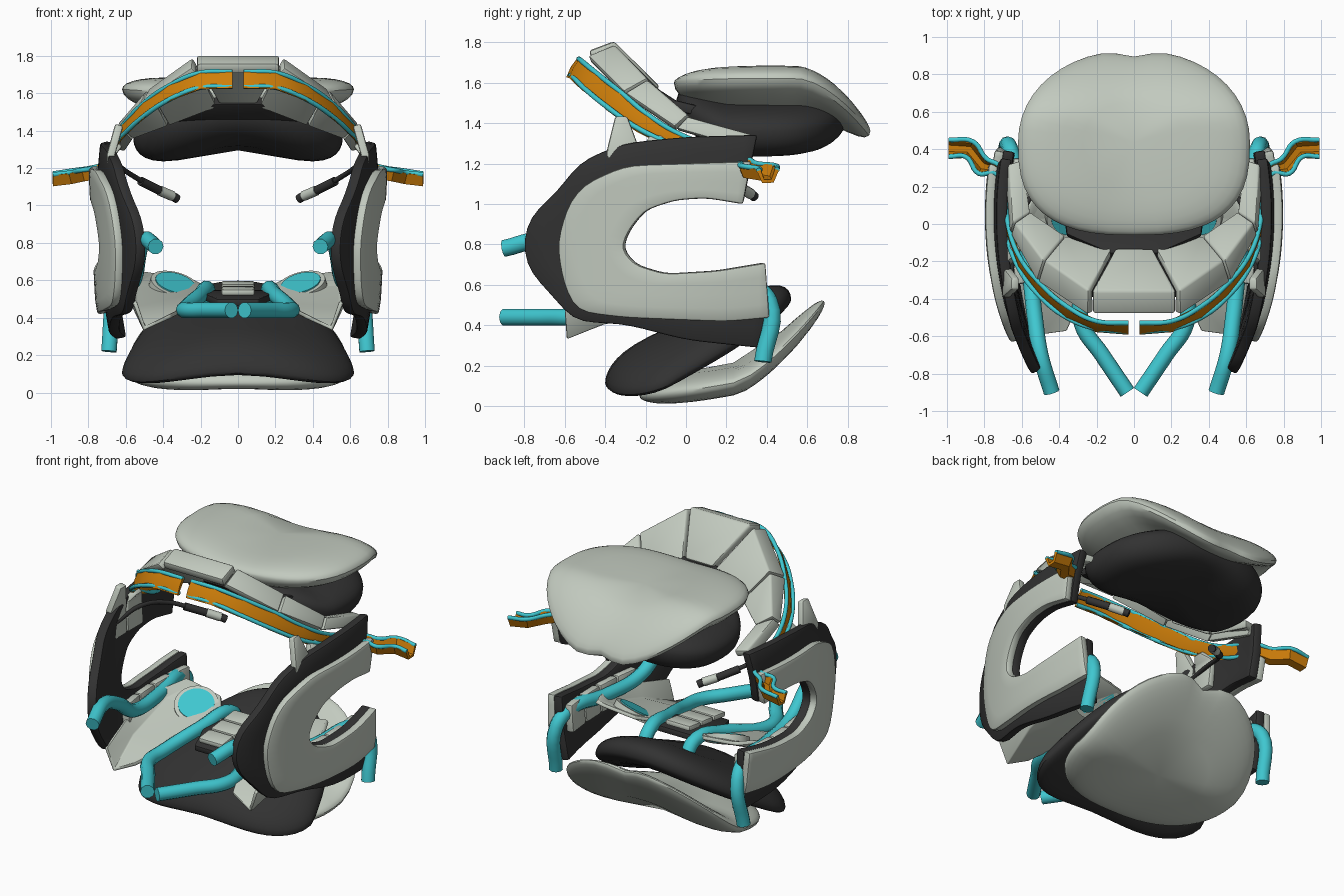
import bpy, bmesh
from math import sin, cos, pi, exp, copysign
from mathutils import Vector

cube = bpy.data.objects.get("Cube")
if cube:
    bpy.data.objects.remove(cube, do_unlink=True)


def material(name, rgb):
    m = bpy.data.materials.new(name)
    m.use_nodes = True
    m.diffuse_color = (*rgb, 1)
    m.node_tree.nodes["Principled BSDF"].inputs["Base Color"].default_value = (*rgb, 1)
    return m


LIGHT = material("pale grey", (0.54, 0.59, 0.52))
DARK = material("charcoal", (0.032, 0.032, 0.032))
CYAN = material("cyan", (0.05, 0.57, 0.63))
ORANGE = material("orange", (0.62, 0.21, 0.003))


def finish(ob, mat):
    """Apply modifiers, give the material and shade by angle."""
    bpy.context.collection.objects.link(ob)
    bpy.context.view_layer.update()
    deps = bpy.context.evaluated_depsgraph_get()
    mesh = bpy.data.meshes.new_from_object(ob.evaluated_get(deps))
    name = ob.name
    bpy.data.objects.remove(ob, do_unlink=True)
    mesh.materials.clear()
    mesh.materials.append(mat)
    out = bpy.data.objects.new(name, mesh)
    bpy.context.collection.objects.link(out)
    bpy.ops.object.select_all(action='DESELECT')
    out.select_set(True)
    bpy.context.view_layer.objects.active = out
    bpy.ops.object.shade_smooth_by_angle(angle=0.65)


def sheet(name, rows, mat, thick=0.0, bevel=0.0, mirror=True, closed=False):
    """Skin rows of points with quads, then thicken, bevel and mirror."""
    bm = bmesh.new()
    grid = [[bm.verts.new(p) for p in row] for row in rows]
    n = len(rows[0])
    for a, b in zip(grid, grid[1:]):
        for i in range(n if closed else n - 1):
            j = (i + 1) % n
            bm.faces.new((a[i], a[j], b[j], b[i]))
    bmesh.ops.remove_doubles(bm, verts=bm.verts, dist=0.0005)
    bmesh.ops.recalc_face_normals(bm, faces=bm.faces)
    mesh = bpy.data.meshes.new(name)
    bm.to_mesh(mesh)
    bm.free()
    ob = bpy.data.objects.new(name, mesh)
    if thick:
        m = ob.modifiers.new("thickness", 'SOLIDIFY')
        m.thickness, m.offset = thick, 0
    if bevel:
        m = ob.modifiers.new("bevel", 'BEVEL')
        m.width, m.segments, m.limit_method, m.angle_limit = bevel, 2, 'ANGLE', 0.7
    if mirror:
        ob.modifiers.new("mirror", 'MIRROR').use_mirror_merge = False
    finish(ob, mat)


def tube(name, points, radius, mat):
    """A round bar along a smooth path, on both sides."""
    for side, s in (("left", 1), ("right", -1)):
        cu = bpy.data.curves.new(name, 'CURVE')
        cu.dimensions, cu.bevel_depth, cu.bevel_resolution = '3D', radius, 3
        cu.resolution_u, cu.use_fill_caps = 6, True
        sp = cu.splines.new('BEZIER')
        sp.bezier_points.add(len(points) - 1)
        for bp, (x, y, z) in zip(sp.bezier_points, points):
            bp.co = (s * x, y, z)
            bp.handle_left_type = bp.handle_right_type = 'AUTO'
        finish(bpy.data.objects.new(side + "_" + name, cu), mat)


def cushion(name, mat, cy, rx, ry, mid, up, down, powers, boxes,
            notch=0.0, crease=0.0, taper=0.0):
    """A lens-shaped pad whose rim follows the height function mid.
    powers: squareness of front and rear outline; boxes: fullness below and above."""
    rows = []
    for k in range(17):
        t = -pi / 2 + pi * k / 16
        r, h, row = abs(cos(t)) ** boxes[k > 8], sin(t), []
        for i in range(48):
            c, s = cos(2 * pi * i / 48), sin(2 * pi * i / 48)
            power = powers[i < 24]
            x = rx * r * copysign(abs(c) ** (2 / power), c)
            v = r * copysign(abs(s) ** (2 / power), s)
            x *= 1 - taper * max(0, v + 0.4)
            y = cy + ry * v - notch * exp(-(x / 0.1) ** 2) * max(0, s) * r ** 3
            dip = crease * exp(-(x / 0.25) ** 2) * abs(h)
            row.append((x, y, mid(x, y) + h * (up if h > 0 else down) + dip))
        rows.append(row)
    sheet(name, rows, mat, mirror=False, closed=True)


# Upper and lower shells with their dark pads
cushion("upper_shell", LIGHT, 0.435, 0.62, 0.495,
        lambda x, y: 1.6 + 0.02 * (x / 0.6) ** 2 - 0.25 * (max(0, y - 0.55) / 0.37) ** 1.7,
        0.085, 0.135, (2.7, 2.1), (0.75, 0.5), notch=0.035, crease=-0.03)
cushion("upper_pad", DARK, 0.37, 0.56, 0.42,
        lambda x, y: 1.41 - 0.04 * (x / 0.5) ** 2 + 0.08 * max(0, 0.2 - y) / 0.25,
        0.1, 0.165, (2.4, 2.4), (0.35, 0.35), crease=0.05)
cushion("lower_shell", LIGHT, 0.235, 0.6, 0.465,
        lambda x, y: 0.075 + 0.18 * (y + 0.1) - 0.02 * (x / 0.6) ** 2
        + 0.31 * (max(0, y - 0.25) / 0.45) ** 1.4, 0.06, 0.08, (2.3, 2.4), (0.4, 0.4),
        notch=0.05, crease=0.02)
cushion("lower_pad", DARK, 0.06, 0.64, 0.46,
        lambda x, y: 0.115 + 0.45 * (y + 0.4) - 0.13 * (x / 0.6) ** 2,
        0.12, 0.08, (2.8, 2.6), (0.4, 0.4), crease=0.015, taper=0.25)


# Side guards: C-shaped plates bowed toward the front
def side_x(y, z):
    return (0.8 - 0.18 * ((y - 0.05) / 0.83) ** 2 - 0.05 * max(0, 1.2 - z)
            - 0.1 * max(0, z - 1.15) - 0.12 * max(0, 0.5 - z))


def resample(points, n):
    """Even points along a polyline, with its corners rounded off."""
    pts = [Vector(p) for p in points]
    lens = [(b - a).length for a, b in zip(pts, pts[1:])]
    out = []
    for k in range(n):
        d, i = sum(lens) * k / (n - 1), 0
        while i < len(lens) - 1 and d > lens[i]:
            d -= lens[i]
            i += 1
        out.append(pts[i].lerp(pts[i + 1], min(1, d / lens[i])))
    for _ in range(2):
        out[1:-1] = [(a + b * 2 + c) / 4 for a, b, c in zip(out, out[1:], out[2:])]
    return out


INNER = [(.28, 1), (.1, 1.03), (-.05, 1.02), (-.2, .97), (-.28, .87), (-.315, .78),
         (-.25, .7), (-.1, .655), (.15, .67), (.39, .71)]
LIGHT_RIM = [(.32, 1.21), (0, 1.2), (-.3, 1.19), (-.5, 1.1), (-.58, 1), (-.635, .8),
             (-.6, .6), (-.54, .47), (-.3, .44), (.2, .42), (.41, .44)]
DARK_RIM = [(.35, 1.34), (0, 1.33), (-.3, 1.3), (-.52, 1.21), (-.64, 1.05), (-.76, .95),
            (-.8, .82), (-.78, .68), (-.64, .53), (-.55, .42), (-.3, .41), (0, .33), (.38, .29)]


def guard(name, rim, depth, thick, mat):
    rows = []
    for a, b in zip(resample(rim, 48), resample(INNER, 48)):
        row = [a.lerp(b, k / 4) for k in range(5)]
        rows.append([(side_x(p.x, p.y) - depth, p.x, p.y) for p in row])
    sheet(name, rows, mat, thick, 0.012)


guard("guard_cover", LIGHT_RIM, 0.025, 0.05, LIGHT)
guard("guard_padding", DARK_RIM, 0.075, 0.06, DARK)

# Pale segmented pads inside the guards
for i in range(4):
    y = -0.32 + i * 0.17
    sheet("inner_pad_%d" % (i + 1),
          [[(side_x(v, z) - 0.13, v, z) for v in (y, y + 0.16)] for z in (0.47, 0.56, 0.65)],
          LIGHT, 0.05, 0.012)
for i, top in enumerate((1.43, 1.33)):
    y = -0.4 + i * 0.17
    sheet("temple_pad_%d" % (i + 1),
          [[(x, v + t, z) for v in (y, y + w)]
           for x, z, t, w in ((0.665, 1.08, 0, 0.16), (0.68, 1.27, 0.01, 0.16),
                              (0.635, top, 0.05, 0.06))],
          LIGHT, 0.045, 0.012)

# Brow band: stations of front edge, ridge and back edge
STATIONS = [[(.23, -.48, 1.72), (.23, -.36, 1.77), (.11, -.14, 1.54)],
            [(.5, -.3, 1.54), (.47, -.2, 1.6), (.37, -.08, 1.44)],
            [(.64, -.05, 1.37), (.63, 0, 1.42), (.56, .05, 1.37)],
            [(.67, .3, 1.27), (.66, .32, 1.32), (.6, .34, 1.31)]]
for i, (a, b) in enumerate(zip(STATIONS, STATIONS[1:])):
    gap = [[Vector(p).lerp(Vector(q), t) for p, q in zip(a, b)] for t in (0.01, 0.99)]
    sheet("brow_panel_%d" % (i + 1), gap, LIGHT, 0.05, 0.012)
sheet("brow_centre", [[(s * w, y, z) for s in (-1, 1)] for w, y, z in
                      ((.22, -.47, 1.73), (.22, -.36, 1.775), (.1, -.15, 1.56))],
      LIGHT, 0.06, 0.015, mirror=False)
sheet("brow_backing", [[(s * w, y, z) for s in (-1, 1)] for w, y, z in
                       ((.12, -.17, 1.56), (.36, -.06, 1.49), (.38, .1, 1.45))],
      DARK, 0.05, 0.01, mirror=False)

# Orange trim strip edged by two cyan piping lines
UPPER = [(.03, -.53, 1.715), (.2, -.52, 1.71), (.36, -.44, 1.645), (.5, -.32, 1.55),
         (.61, -.18, 1.435), (.67, -.02, 1.34), (.695, .2, 1.26), (.72, .31, 1.22),
         (.79, .35, 1.2), (.86, .44, 1.19), (.99, .45, 1.17)]
LOWER = [(.03, -.575, 1.635), (.2, -.56, 1.63), (.36, -.5, 1.57), (.5, -.39, 1.48),
         (.62, -.23, 1.37), (.68, -.06, 1.29), (.695, .14, 1.2), (.74, .27, 1.2),
         (.83, .27, 1.19), (.9, .36, 1.175), (.99, .36, 1.165)]
strip = []
for u, l in zip(UPPER, LOWER):
    u, l = Vector(u), Vector(l)
    sag = Vector((0, 0, -0.055)) if u.x > 0.7 else Vector((0, -0.02, -0.022))
    strip.append([u, u.lerp(l, 0.25) + sag, u.lerp(l, 0.75) + sag, l])
sheet("trim_strip", strip, ORANGE, 0.02)
tube("upper_piping", UPPER, 0.013, CYAN)
tube("lower_piping", LOWER, 0.013, CYAN)

# Cyan bars: long side rails and inner lower rails
tube("side_rail", [(.44, -.9, .78), (.5, -.7, .82), (.53, -.5, .74), (.55, -.32, .62),
                   (.59, 0, .59), (.64, .3, .6), (.665, .41, .52), (.69, .38, .22)], 0.043, CYAN)
tube("lower_rail", [(.035, -.9, .44), (.17, -.7, .44), (.28, -.53, .44), (.28, -.38, .45),
                    (.2, -.1, .52), (.16, .15, .54), (.16, .24, .42)], 0.043, CYAN)

# Lower support panels with round cyan discs
sheet("support_panel", [[(.55, -.6, .48), (.5, -.59, .34), (.36, -.57, .41)],
                        [(.6, -.34, .54), (.55, -.32, .45), (.24, -.3, .47)],
                        [(.61, 0, .61), (.55, .03, .56), (.13, .02, .54)],
                        [(.52, .2, .64), (.45, .2, .63), (.25, .18, .6)]],
      LIGHT, 0.025, 0.008)
axis = Vector((-0.24, -0.45, 0.85)).normalized()
side = axis.cross(Vector((0, 1, 0))).normalized()
for name, r, lift, mat in (("disc_rim", 0.135, 0.02, LIGHT), ("disc", 0.11, 0.027, CYAN)):
    rows = []
    for rad, h in ((0, -0.02), (r, -0.02), (r, lift), (0, lift)):
        rows.append([Vector((.34, .05, .565)) + axis * h + rad *
                     (side * cos(pi * i / 16) + axis.cross(side) * sin(pi * i / 16))
                     for i in range(32)])
    sheet(name, rows, mat, closed=True)

# Small padded bridge between the support panels
sheet("bridge_base", [[(s * w, y, z) for s in (-1, 1)] for w, y, z in
                      ((.11, -.3, .48), (.18, -.1, .51), (.18, .1, .53))],
      DARK, 0.04, 0.01, mirror=False)
for i in range(3):
    y, z = -0.29 + i * 0.13, 0.535 + i * 0.015
    sheet("bridge_pad_%d" % (i + 1), [[(s * .09, v, h) for s in (-1, 1)]
                                      for v, h in ((y, z), (y + 0.12, z + 0.015))],
          LIGHT, 0.035, 0.012, mirror=False)

# Microphone booms with pale collars
tube("boom", [(.66, -.35, 1.18), (.64, -.1, 1.21), (.58, .1, 1.17), (.48, .22, 1.11)], 0.014, DARK)
tube("boom_grip", [(.52, .18, 1.13), (.42, .27, 1.08)], 0.024, DARK)
tube("boom_collar", [(.42, .27, 1.08), (.35, .32, 1.05)], 0.027, LIGHT)
tube("boom_tip", [(.35, .32, 1.05), (.325, .34, 1.035)], 0.024, DARK)
